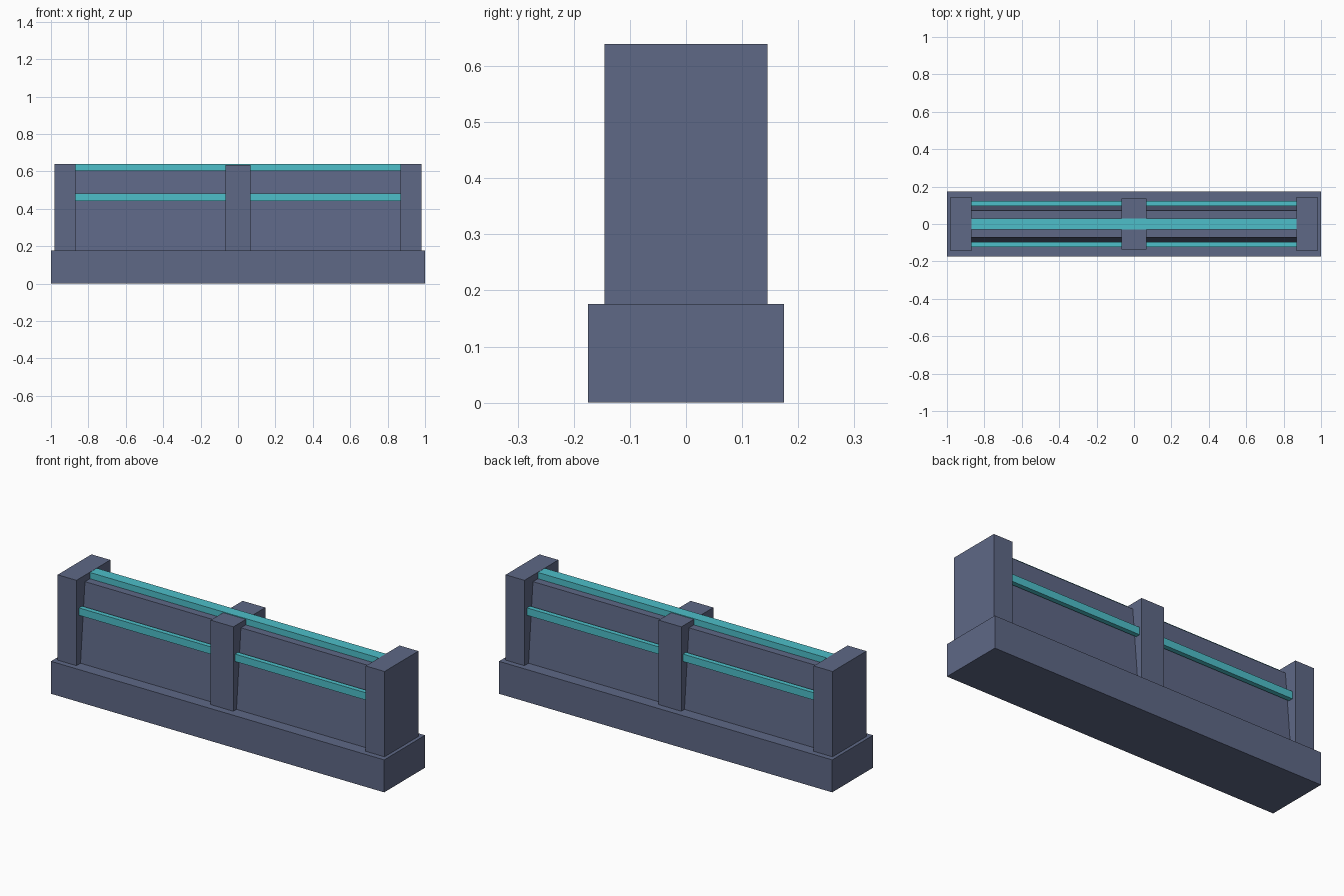
import bpy
import bmesh

cube = bpy.data.objects.get("Cube")
if cube:
    bpy.data.objects.remove(cube, do_unlink=True)


def material(name, colour):
    mat = bpy.data.materials.new(name)
    mat.use_nodes = True
    mat.diffuse_color = colour
    mat.node_tree.nodes["Principled BSDF"].inputs["Base Color"].default_value = colour
    return mat


slate = material("slate_blue", (0.112, 0.138, 0.238, 1))
teal = material("teal", (0.075, 0.52, 0.585, 1))


def block(name, mat, x, y, z, top_y=None):
    """Box from (min, max) ranges; top_y sets the half depth of a tapered top."""
    bm = bmesh.new()
    bmesh.ops.create_cube(bm, size=1)
    for v in bm.verts:
        upper = v.co.z > 0
        v.co.x = x[v.co.x > 0]
        v.co.y = y[v.co.y > 0]
        v.co.z = z[upper]
        if upper and top_y is not None:
            v.co.y = top_y if v.co.y > 0 else -top_y
    mesh = bpy.data.meshes.new(name)
    bm.to_mesh(mesh)
    bm.free()
    mesh.materials.append(mat)
    obj = bpy.data.objects.new(name, mesh)
    bpy.context.collection.objects.link(obj)
    return obj


BASE_TOP = 0.176
INNER = 0.868

# Plinth and the tapered wall on it
block("base", slate, (-1, 1), (-0.175, 0.175), (0, BASE_TOP))
block("tapered_wall", slate, (-INNER, INNER), (-0.11, 0.11), (BASE_TOP, 0.604), top_y=0.072)

# Posts
block("left_end_post", slate, (INNER, 0.981), (-0.145, 0.145), (BASE_TOP, 0.639))
block("right_end_post", slate, (-0.981, -INNER), (-0.145, 0.145), (BASE_TOP, 0.639))
block("middle_post", slate, (-0.068, 0.068), (-0.137, 0.137), (BASE_TOP, 0.634))

# Rails
block("top_rail", teal, (-INNER, INNER), (-0.03, 0.03), (0.604, 0.638))
block("front_rail", teal, (-INNER, INNER), (-0.123, -0.097), (0.441, 0.481))
block("back_rail", teal, (-INNER, INNER), (0.097, 0.123), (0.441, 0.481))
